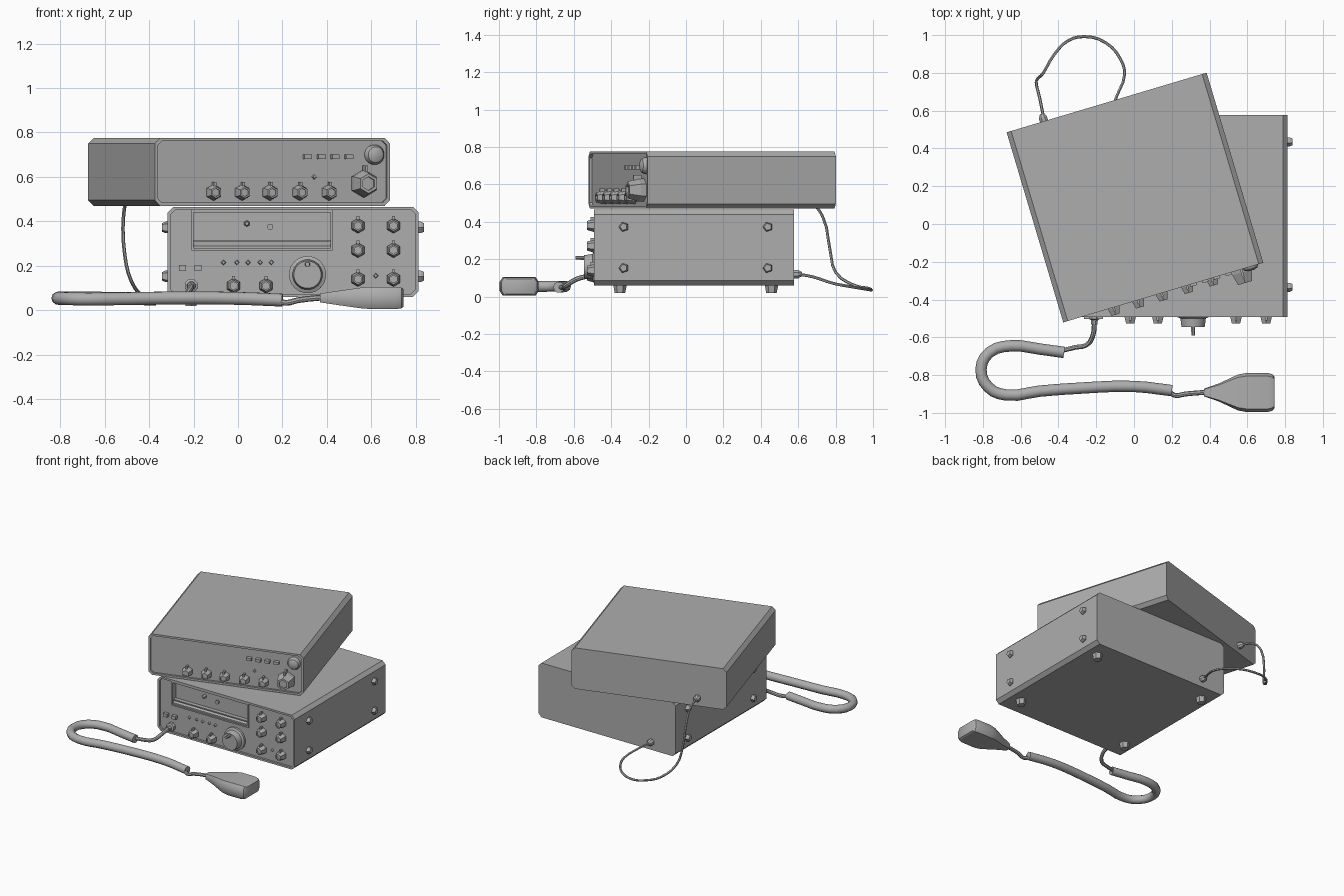
import bpy, bmesh
from math import sin, cos, pi, radians
from mathutils import Matrix, Vector

cube = bpy.data.objects.get("Cube")
if cube:
    bpy.data.objects.remove(cube)

grey = bpy.data.materials.new("mid_grey")
grey.use_nodes = True
COLOUR = (0.42, 0.42, 0.42, 1)
grey.diffuse_color = COLOUR
grey.node_tree.nodes["Principled BSDF"].inputs["Base Color"].default_value = COLOUR


def finish(name, bm, frame=Matrix(), smooth=False):
    """Turn a bmesh into an object placed in the given frame."""
    bmesh.ops.recalc_face_normals(bm, faces=bm.faces)
    mesh = bpy.data.meshes.new(name)
    bm.to_mesh(mesh)
    bm.free()
    mesh.materials.append(grey)
    obj = bpy.data.objects.new(name, mesh)
    bpy.context.collection.objects.link(obj)
    obj.matrix_world = frame
    if smooth:
        bpy.ops.object.select_all(action='DESELECT')
        obj.select_set(True)
        bpy.context.view_layer.objects.active = obj
        bpy.ops.object.shade_smooth_by_angle(angle=radians(35))
    return obj


def at(frame, x, y, z, turn=0, axis='Z'):
    return frame @ Matrix.Translation((x, y, z)) @ Matrix.Rotation(radians(turn), 4, axis)


def loft(rings):
    """Skin closed rings of points and cap both ends."""
    bm = bmesh.new()
    loops = [[bm.verts.new(p) for p in ring] for ring in rings]
    n = len(loops[0])
    for a, b in zip(loops, loops[1:]):
        for i in range(n):
            j = (i + 1) % n
            bm.faces.new((a[i], a[j], b[j], b[i]))
    bm.faces.new(loops[0])
    bm.faces.new(loops[-1])
    return bm


def lathe(name, frame, profile, sides=6, smooth=False):
    """Turned part pointing to -y; profile is (radius, distance)."""
    rings = [[(r * cos(2 * pi * (i + .5) / sides), -d, r * sin(2 * pi * (i + .5) / sides))
              for i in range(sides)] for r, d in profile]
    return finish(name, loft(rings), frame, smooth)


def box(name, frame, size):
    bm = bmesh.new()
    bmesh.ops.create_cube(bm, size=1)
    bmesh.ops.scale(bm, vec=size, verts=bm.verts)
    return finish(name, bm, frame)


def chassis(name, frame, width, depth, height):
    """Chamfered case with a recessed front panel."""
    def ring(y, margin, c):
        w, h = width / 2 - margin, height / 2 - margin
        return [(w, y, h - c), (w - c, y, h), (c - w, y, h), (-w, y, h - c),
                (-w, y, c - h), (c - w, y, -h), (w - c, y, -h), (w, y, c - h)]
    f = depth / 2
    return finish(name, loft([ring(f, 0, .025), ring(-f, 0, .025),
                              ring(-f, .014, .02), ring(.015 - f, .014, .02)]), frame)


def tube(name, points, radius, sides=8):
    """Cable following a smooth path, converted to a mesh."""
    curve = bpy.data.curves.new(name, 'CURVE')
    curve.dimensions = '3D'
    curve.bevel_depth = radius
    curve.bevel_resolution = sides // 2 - 2
    curve.resolution_u = 3
    curve.use_fill_caps = True
    spline = curve.splines.new('BEZIER')
    spline.bezier_points.add(len(points) - 1)
    for bp, p in zip(spline.bezier_points, points):
        bp.co = p
        bp.handle_left_type = bp.handle_right_type = 'AUTO'
    curve.materials.append(grey)
    obj = bpy.data.objects.new(name, curve)
    bpy.context.collection.objects.link(obj)
    bpy.ops.object.select_all(action='DESELECT')
    obj.select_set(True)
    bpy.context.view_layer.objects.active = obj
    bpy.ops.object.convert(target='MESH')
    bpy.ops.object.shade_smooth_by_angle(angle=radians(40))


def knob(name, frame, x, y, z, r=.034, length=.05):
    lathe(name, at(frame, x, y, z), [(r, 0), (r, length * .35), (r * .72, length),
                                     (r * .5, length), (r * .5, length * .85)])
    box(name + "_pointer", at(frame, x, y - length * .4, z + r),
        (.012, length * .5, r * .6))


# Frames of the two stacked units
lower = Matrix.Translation((.248, .042, .2625))
upper = Matrix.Translation((.005, .14, .6225)) @ Matrix.Rotation(radians(16.6), 4, 'Z')

# Lower unit case, with a display window cut in
case = chassis("lower_case", lower, 1.13, 1.07, .405)
LX, LZ, LP = -.248, -.2625, -.52
window = [(-.56, .027), (-.52, .027), (-.485, .046), (-.485, .178), (-.56, .178)]
cutter = finish("window_cutter", loft([[(x, y, z) for y, z in window] for x in (-.448, .168)]), lower)
cutter.hide_render = True
cut = case.modifiers.new("window", 'BOOLEAN')
cut.operation = 'DIFFERENCE'
cut.solver = 'EXACT'
cut.object = cutter
bpy.context.view_layer.objects.active = case
bpy.ops.object.modifier_apply(modifier=cut.name)
bpy.data.objects.remove(cutter)

# Window frame
for side in (-1, 1):
    box("window_side", at(lower, -.14 + side * .313, LP, .1), (.01, .016, .17))
box("window_top", at(lower, -.14, LP, .183), (.636, .016, .01))
box("window_sill", at(lower, -.14, LP, .012), (.636, .016, .01))
box("window_ledge", at(lower, -.14, LP + .015, .048), (.616, .03, .008))
lathe("needle", at(lower, .04 + LX, -.485, .39 + LZ), [(.014, 0), (.014, .02), (.008, .03)])
lathe("display_lamp", at(lower, .145 + LX, -.485, .375 + LZ), [(.014, 0), (.014, .015)], 10)

# Lower panel controls
for x in (.54, .70):
    for z in (.38, .27, .14):
        knob("small_knob", lower, x + LX, LP, z + LZ)
for x in (-.02, .126):
    knob("low_knob", lower, x + LX, LP, .11 + LZ)
for x in (-.25, -.18):
    box("button", at(lower, x + LX, LP - .01, .19 + LZ), (.032, .03, .025))
for x, z in [(-.065, .215), (-.005, .215), (.045, .215), (.1, .215), (.15, .215), (.62, .155)]:
    lathe("indicator", at(lower, x + LX, LP, z + LZ, 45, 'Y'), [(.012, 0), (.008, .012)], 4)
lathe("tuning_dial", at(lower, .313 + LX, LP, .16 + LZ),
      [(.084, 0), (.084, .015), (.068, .022), (.062, .068)], 20, True)
lathe("dial_handle", at(lower, .313 + LX, LP - .06, .207 + LZ), [(.012, 0), (.01, .052)], 8)
lathe("microphone_plug", at(lower, -.21 + LX, LP, .11 + LZ),
      [(.032, 0), (.032, .025), (.02, .03), (.018, .055)], 8)

# Side screws and feet
for side in (-1, 1):
    for y in (-.375, .395):
        for z in (.11, -.11):
            lathe("side_screw", at(lower, side * .565, y, z, side * 90),
                  [(.027, 0), (.027, .01), (.02, .025)], 5)
        lathe("foot", at(lower, side * .46, y + .02 * (1 if y > 0 else -1), -.2, 90, 'X'),
              [(.036, 0), (.028, .043)], 6)

# Upper unit and its controls
chassis("upper_case", upper, 1.105, 1.05, .305)
UP, UZ = -.51, -.6225
for x in (-.275, -.14, -.01, .13, .268):
    knob("upper_knob", upper, x, UP, .53 + UZ, .036, .055)
knob("large_knob", upper, .43, UP, .57 + UZ, .062, .09)
lathe("round_knob", at(upper, .482, UP, .70 + UZ),
      [(.045, 0), (.045, .012), (.036, .028), (.018, .036)], 16, True)
for x in (.165, .23, .295, .36):
    box("upper_button", at(upper, x, UP - .012, .69 + UZ), (.034, .03, .02))
lathe("upper_indicator", at(upper, .2, UP, .60 + UZ, 45, 'Y'), [(.012, 0), (.008, .012)], 4)

# Rear plugs and the cable joining both units
PLUG = [(.024, 0), (.024, .025), (.012, .045)]
lathe("upper_rear_plug", at(Matrix(), -.475, .54, .53, 196.6), PLUG, 8)
lathe("lower_rear_plug", at(Matrix(), -.12, .575, .12, 180), PLUG, 8)
tube("rear_cable", [(-.48, .57, .53), (-.5, .67, .50), (-.515, .73, .43), (-.51, .77, .25),
                    (-.48, .8, .13), (-.42, .9, .06), (-.35, .97, .045), (-.26, .992, .035),
                    (-.15, .96, .04), (-.07, .87, .055), (-.05, .79, .07), (-.09, .68, .105),
                    (-.12, .6, .12)], .008, 6)

# Microphone lead: thin ends and a thick coiled middle
tube("lead_start", [(-.21, -.52, .11), (-.215, -.58, .095), (-.25, -.64, .06), (-.31, -.653, .048),
                    (-.38, -.67, .05)], .013)
tube("lead_coil", [(-.37, -.68, .05), (-.5, -.662, .052), (-.65, -.645, .055), (-.765, -.68, .055),
                   (-.81, -.77, .054), (-.77, -.865, .052), (-.68, -.905, .05), (-.5, -.885, .052),
                   (-.3, -.87, .055), (0, -.86, .053), (.2, -.882, .045)], .03, 10)
tube("lead_end", [(.18, -.88, .045), (.215, -.907, .033), (.27, -.9, .045), (.39, -.89, .058)], .013)

# Hand microphone
SECTION = [(1, .5), (.84, 1), (-.84, 1), (-1, .5), (-1, -.5), (-.84, -1), (.84, -1), (1, -.5)]
STATIONS = [(.37, .02, .02), (.45, .048, .032), (.55, .095, .046), (.6, .104, .05),
            (.71, .103, .05), (.735, .095, .047), (.745, .08, .04)]
finish("hand_microphone", loft([[(x, -.892 + a * w, .055 + b * h) for a, b in SECTION]
                                for x, w, h in STATIONS]), smooth=True)
